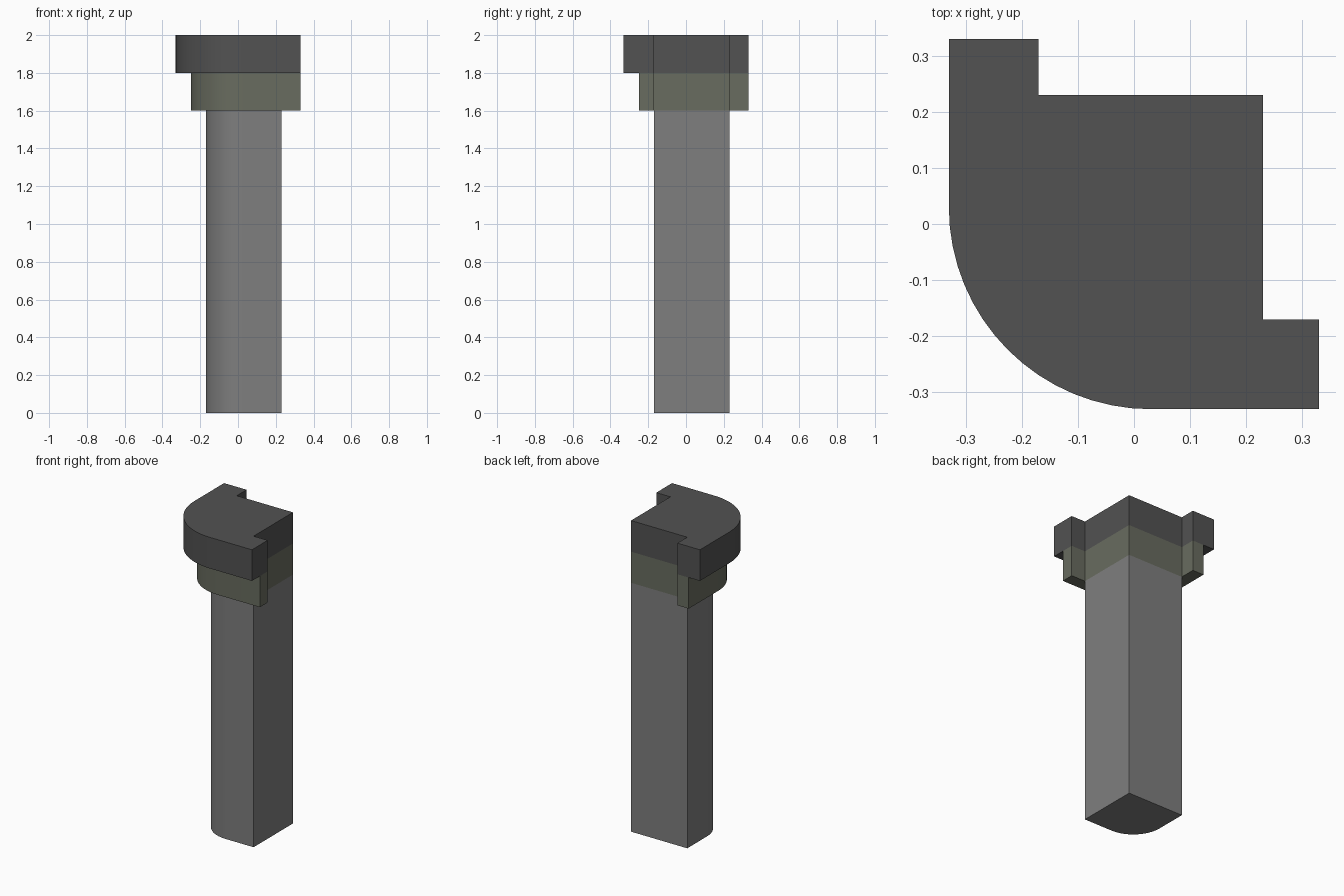
import bpy
import bmesh
from math import cos, sin, pi

if "Cube" in bpy.data.objects:
    bpy.data.objects.remove(bpy.data.objects["Cube"])

INNER, OUTER, END = -0.17, 0.23, 0.33   # shaft faces and moulding arm tips
CENTRE, RADIUS = 0.03, 0.20             # rounded front-left corner
STEPS = 16


def corner_profile(offset):
    """Outline with a rounded corner; a positive offset adds moulding arms."""
    r = RADIUS + offset
    arc = [(CENTRE + r * cos(a), CENTRE + r * sin(a))
           for a in (pi + pi / 2 * i / STEPS for i in range(STEPS + 1))]
    if offset == 0:
        return arc + [(OUTER, INNER), (OUTER, OUTER), (INNER, OUTER)]
    low = INNER - offset
    return arc + [(END, low), (END, INNER), (OUTER, INNER), (OUTER, OUTER),
                  (INNER, OUTER), (INNER, END), (low, END)]


def extrude_part(name, offset, z0, z1, colour):
    bm = bmesh.new()
    face = bm.faces.new([bm.verts.new((x, y, z0)) for x, y in corner_profile(offset)])
    result = bmesh.ops.extrude_face_region(bm, geom=[face], use_keep_orig=True)
    top = [g for g in result["geom"] if isinstance(g, bmesh.types.BMVert)]
    bmesh.ops.translate(bm, verts=top, vec=(0, 0, z1 - z0))
    bmesh.ops.recalc_face_normals(bm, faces=bm.faces[:])
    mesh = bpy.data.meshes.new(name)
    bm.to_mesh(mesh)
    bm.free()
    mat = bpy.data.materials.new(name + "_colour")
    mat.diffuse_color = (*colour, 1)
    mat.use_nodes = True
    mat.node_tree.nodes["Principled BSDF"].inputs["Base Color"].default_value = mat.diffuse_color
    mesh.materials.append(mat)
    obj = bpy.data.objects.new(name, mesh)
    bpy.context.collection.objects.link(obj)
    bpy.ops.object.select_all(action='DESELECT')
    obj.select_set(True)
    bpy.context.view_layer.objects.active = obj
    bpy.ops.object.shade_smooth_by_angle(angle=pi / 6)
    return obj


# Post with one rounded corner
extrude_part("shaft", 0.0, 0.0, 1.6, (0.21, 0.21, 0.21))
# Stepped moulding wrapping the rounded side
extrude_part("lower_moulding", 0.08, 1.6, 1.8, (0.14, 0.15, 0.115))
extrude_part("top_cap", 0.16, 1.8, 2.0, (0.085, 0.085, 0.085))
